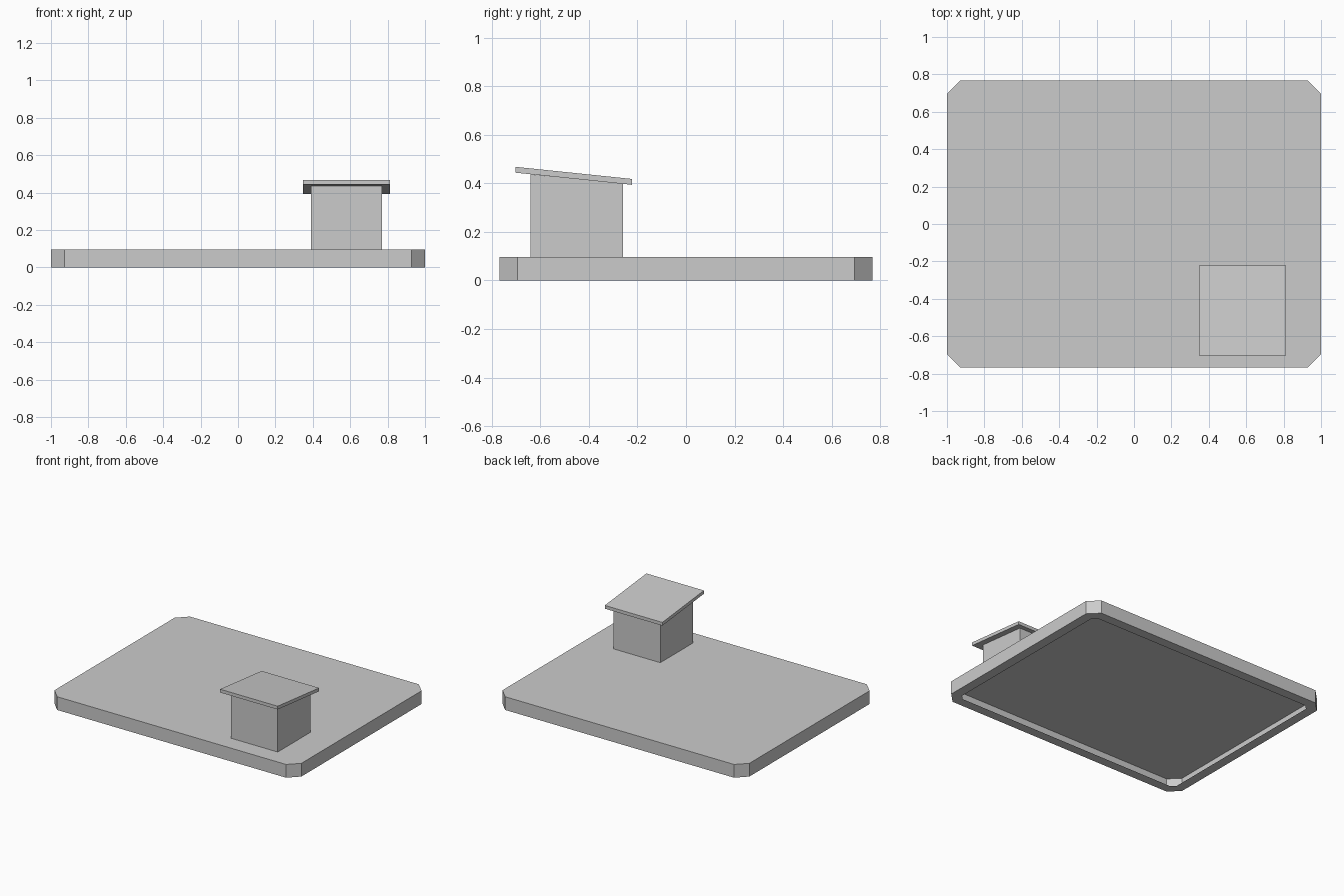
import bpy, bmesh

if "Cube" in bpy.data.objects:
    bpy.data.objects.remove(bpy.data.objects["Cube"])


def make_object(name, bm):
    mesh = bpy.data.meshes.new(name)
    bm.to_mesh(mesh)
    bm.free()
    obj = bpy.data.objects.new(name, mesh)
    bpy.context.collection.objects.link(obj)
    return obj


def slanted_box(name, x, y, z_front, z_back):
    """Box whose bottom and top heights may differ from front to back."""
    bm = bmesh.new()
    bmesh.ops.create_cube(bm, size=1)
    for v in bm.verts:
        back, top = int(v.co.y > 0), int(v.co.z > 0)
        v.co = (x[int(v.co.x > 0)], y[back], (z_back if back else z_front)[top])
    return make_object(name, bm)


def octagon(hx, hy, cut):
    """Rectangle outline with chamfered corners, counter-clockwise."""
    return [(hx, -hy + cut), (hx, hy - cut), (hx - cut, hy), (-hx + cut, hy),
            (-hx, hy - cut), (-hx, -hy + cut), (-hx + cut, -hy), (hx - cut, -hy)]


# Base: roof sheet, outer skirt and a narrow inward lip, open underneath
SLAB_TOP = 0.097
LIP = 0.07
bm = bmesh.new()
outline = octagon(1.0, 0.768, 0.073)
inner = octagon(1.0 - LIP, 0.768 - LIP, 0.073 - 0.586 * LIP + 0.0)
rings = [[bm.verts.new((px, py, z)) for px, py in pts]
         for pts, z in ((outline, SLAB_TOP), (outline, 0), (inner, 0))]
bm.faces.new(rings[0])
for upper, lower in zip(rings, rings[1:]):
    for i in range(8):
        j = (i + 1) % 8
        bm.faces.new((upper[i], lower[i], lower[j], upper[j]))
make_object("flat_base", bm)

# Small hut walls, with a top that follows the roof slope
slanted_box("hut_walls", (0.39, 0.77), (-0.64, -0.26),
            (SLAB_TOP, 0.437), (SLAB_TOP, 0.399))

# Overhanging sloped roof panel
slanted_box("hut_roof", (0.347, 0.813), (-0.703, -0.222),
            (0.444, 0.468), (0.394, 0.418))
